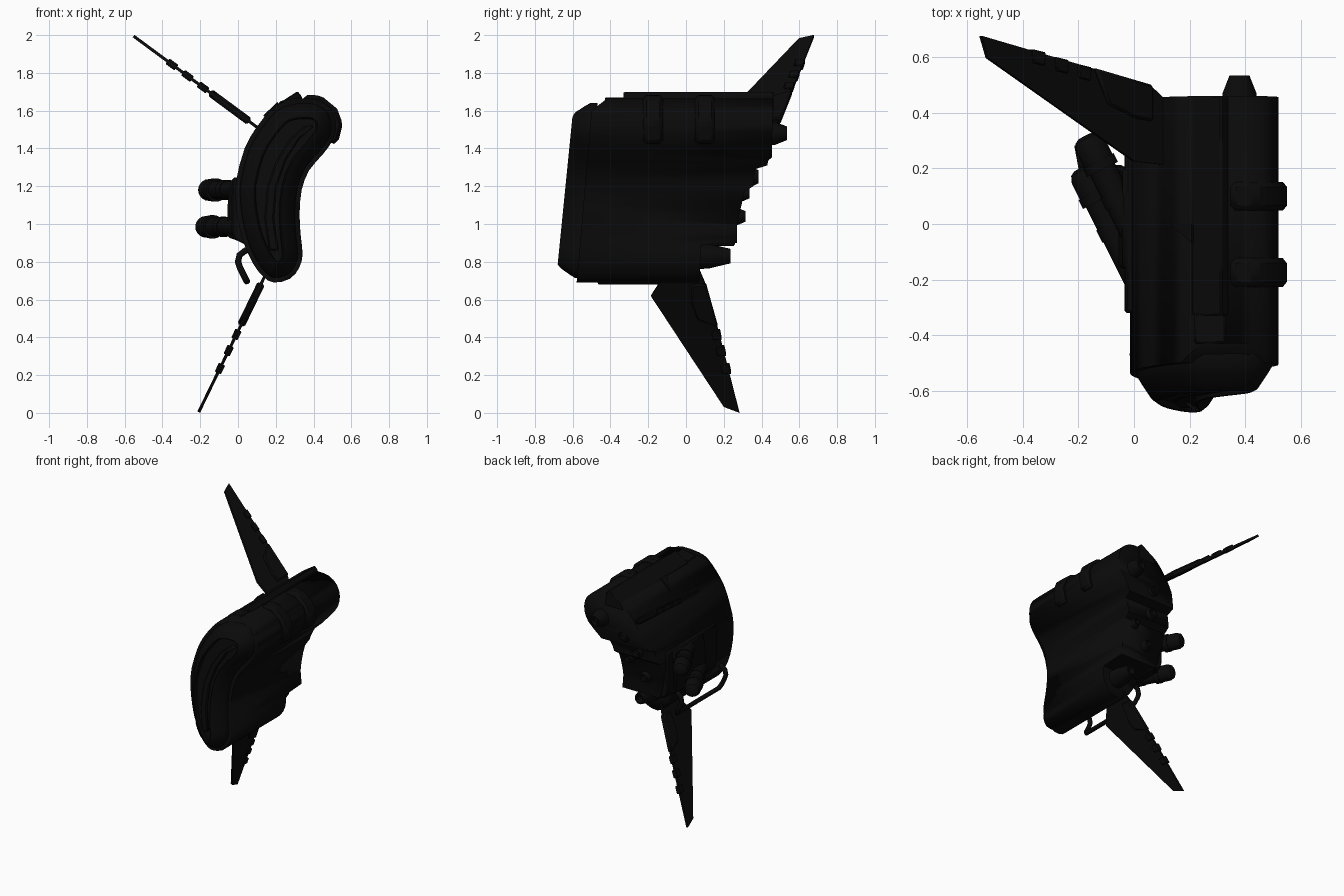
import bpy, bmesh, math
from mathutils import Vector

if "Cube" in bpy.data.objects:
    bpy.data.objects.remove(bpy.data.objects["Cube"])

black = bpy.data.materials.new("matte_black")
black.diffuse_color = (0.003, 0.003, 0.003, 1)
black.use_nodes = True
black.node_tree.nodes["Principled BSDF"].inputs["Base Color"].default_value = black.diffuse_color


def finish(name, bm, bevel=0, angle=32):
    bmesh.ops.recalc_face_normals(bm, faces=bm.faces)
    me = bpy.data.meshes.new(name)
    bm.to_mesh(me)
    bm.free()
    ob = bpy.data.objects.new(name, me)
    bpy.context.collection.objects.link(ob)
    me.materials.append(black)
    bpy.ops.object.select_all(action='DESELECT')
    bpy.context.view_layer.objects.active = ob
    ob.select_set(True)
    bpy.ops.object.shade_smooth_by_angle(angle=math.radians(angle))
    if bevel:
        m = ob.modifiers.new("bevel", 'BEVEL')
        m.width, m.segments, m.limit_method = bevel, 1, 'ANGLE'
    return ob


def loft(name, rings, bevel=0):
    bm = bmesh.new()
    rows = [[bm.verts.new(p) for p in r] for r in rings]
    n = len(rows[0])
    for a, b in zip(rows, rows[1:]):
        for i in range(n):
            bm.faces.new((a[i], a[(i + 1) % n], b[(i + 1) % n], b[i]))
    bm.faces.new(rows[0])
    bm.faces.new(rows[-1])
    return finish(name, bm, bevel)


def prism_y(name, pts, y0, y1, bevel=0):
    return loft(name, [[(x, y, z) for x, z in pts] for y in (y0, y1)], bevel)


def slab(name, pts, normal, t, bevel=0):
    n = Vector(normal).normalized() * t / 2
    return loft(name, [[Vector(p) + s * n for p in pts] for s in (-1, 1)], bevel)


def lathe(name, p0, direction, prof, seg=20):
    # prof: (distance along axis, radius)
    q = Vector(direction).to_track_quat('Z', 'Y')
    return loft(name, [[Vector(p0) + q @ Vector((r * math.cos(2 * math.pi * i / seg),
                r * math.sin(2 * math.pi * i / seg), d)) for i in range(seg)] for d, r in prof])


# kidney-shaped hull cross-section (x, z), smoothed by midpoint interpolation
HULL = [(.25, 1.65), (.34, 1.665), (.43, 1.655), (.495, 1.605), (.52, 1.53), (.505, 1.45),
        (.45, 1.37), (.377, 1.285), (.337, 1.18), (.326, 1.05), (.333, .93), (.342, .84),
        (.325, .77), (.275, .71), (.19, .69), (.135, .72), (.08, .79), (.03, .9),
        (0, 1.02), (-.012, 1.12), (-.01, 1.23), (.035, 1.4), (.1, 1.515), (.18, 1.61)]
fine = []
for i in range(len(HULL)):
    a, b, c, d = (Vector(HULL[(i + k) % len(HULL)]) for k in (-1, 0, 1, 2))
    fine += [b, (9 * (b + c) - a - d) / 16]
HULL = [tuple(p) for p in fine]


def inset(d):
    out = []
    for i, p in enumerate(HULL):
        a, b = HULL[i - 1], HULL[(i + 1) % len(HULL)]
        t = Vector((b[0] - a[0], b[1] - a[1])).normalized()
        out.append((p[0] + t.y * d, p[1] - t.x * d))
    return out


# main hull: cross-section trimmed by a side profile with a stepped rear
hull = prism_y("hull", HULL, -.7, .6)
SIDE = [(-.587, .6), (-.5, 1.6), (-.43, 1.655), (-.43, 1.8), (.465, 1.8), (.455, 1.42), (.43, 1.31),
        (.365, 1.29), (.355, 1.2), (.31, 1.17), (.27, 1.0), (.27, .9), (.08, .89), (.065, .6)]
cutter = loft("hull_cutter", [[(x, y, z) for y, z in SIDE] for x in (-.5, 1)])
cutter.hide_render = True
m = hull.modifiers.new("trim", 'BOOLEAN')
m.operation, m.solver, m.object = 'INTERSECT', 'EXACT', cutter
bpy.context.view_layer.objects.active = hull
bpy.ops.object.modifier_apply(modifier="trim")
bpy.data.objects.remove(cutter)

# nose cowl: slanted, stepped in, with a recessed face (inset, y at z=.7, slope)
STEPS = [(.025, -.55, .088), (.025, -.59, .088), (.04, -.615, .088), (.075, -.668, .09),
         (.098, -.688, .1), (.104, -.686, .1), (.108, -.665, .1)]
loft("nose_cowl", [[(x, y0 + (z - .7) * k, z) for x, z in inset(d)] for d, y0, k in STEPS])
SPINE = [(.38, 1.52), (.3, 1.45), (.23, 1.34), (.18, 1.2), (.165, 1.03), (.19, .86)]
ridge = [(x + .025, z) for x, z in SPINE] + [(x - .025, z) for x, z in reversed(SPINE)]
loft("nose_ridge", [[(x, y0 + (z - .7) * .1, z) for x, z in ridge] for y0 in (-.64, -.68)], .008)

# top ridge and straps around the upper pod
prism_y("top_ridge", [(.19, 1.58), (.21, 1.635), (.315, 1.703), (.338, 1.675), (.35, 1.58)], -.33, .462, .006)
prism_y("ridge_step", [(.21, 1.6), (.22, 1.65), (.33, 1.672), (.34, 1.6)], -.43, -.32, .006)
STRAP = [(.34, 1.6), (.35, 1.685), (.44, 1.68), (.525, 1.61), (.555, 1.53), (.53, 1.43),
         (.49, 1.42), (.44, 1.5)]
for i, y in enumerate((-.175, .1)):
    prism_y(f"pod_strap_{i}", STRAP, y - .052, y + .052, .018)

# side armour panels and a triangular vent on the upper left
prism_y("side_panel", [(-.03, 1.245), (-.035, 1.1), (-.035, .97), (-.02, .92), (.06, .88), (.06, 1.245)],
        -.32, .26, .008)
prism_y("side_mount", [(-.04, 1.235), (-.055, 1.1), (-.055, .93), (.03, .9), (.03, 1.235)], -.16, .2, .01)
slab("triangle_vent", [(.14, 0, 1.567), (.215, 0, 1.638), (.215, -.07, 1.638)], (-.7, 0, .7), .02)

# twin angled tanks on the left side
for name, p, z in (("upper_tank", (-.015, .0), 1.18), ("lower_tank", (-.03, -.115), .985)):
    lathe(name, (p[0], p[1], z), (-.45, .9, 0),
          [(-.12, .05), (.08, .05), (.08, .054), (.13, .054), (.13, .05), (.22, .05), (.22, .062),
           (.255, .062), (.255, .057), (.32, .057), (.345, .047), (.355, .03), (.357, .008)])
    slab(name + "_bracket", [(.02, p[1] - .1, z), (-.05, p[1] + .02, z), (-.05, p[1] + .14, z), (.02, p[1] + .18, z)],
         (0, 0, 1), .06, .008)

# rear nozzles
NOZZLES = [("pod", .38, 1.48, .42, .535, .058), ("upper", .2, 1.39, .4, .455, .06),
           ("middle", .15, 1.25, .3, .385, .055), ("centre", .25, 1.16, .26, .335, .04),
           ("inner", .13, 1.04, .23, .315, .045), ("lower", .22, .83, .03, .235, .062)]
for n, x, z, y0, y1, r in NOZZLES:
    L = y1 - y0
    lathe(n + "_nozzle", (x, y0, z), (0, 1, 0), [(0, r * 1.15), (L * .45, r * 1.05), (L, r * .62),
          (L, r * .45), (L * .8, r * .35)])

# grab rail under the left side
rail = bpy.data.curves.new("grab_rail", 'CURVE')
rail.dimensions, rail.bevel_depth, rail.bevel_resolution = '3D', .017, 2
rail.use_fill_caps = True
leg = [(.1, .87), (.04, .86), (.008, .835), (0, .8), (.012, .765), (.035, .72)]
path = [(x, -.47, z) for x, z in leg] + [(.047, -.455, .695), (.047, .035, .695)] \
    + [(x, .05, z) for x, z in reversed(leg)]
s = rail.splines.new('POLY')
s.points.add(len(path) - 1)
for pt, p in zip(s.points, path):
    pt.co = (*p, 1)
rail.materials.append(black)
bpy.context.collection.objects.link(bpy.data.objects.new("grab_rail", rail))


# wings: thin blade, thicker root panel, clips on the trailing edge
def up(x, y):
    return (x, y, 1.513 + (.1 - x) * .738)


def down(y, z):
    return (.14 - (.72 - z) * .486, y, z)


UP_N, DOWN_N = (.738, 0, 1), (1, 0, -.486)
slab("upper_wing", [up(*p) for p in [(-.553, .678), (-.53, .598), (-.15, .33), (0, .225), (.14, .21),
     (.14, .42), (.065, .49), (-.15, .56)]], UP_N, .016)
slab("upper_wing_root", [up(*p) for p in [(-.15, .562), (-.1, .43), (.0, .38), (.06, .37),
     (.06, .5)]], UP_N, .042, .008)
for i, (x, y) in enumerate([(-.35, .61), (-.267, .582), (-.185, .556)]):
    slab(f"upper_clip_{i}", [up(x - .024, y + .02), up(x - .02, y - .03), up(x + .02, y - .04),
         up(x + .024, y + .008)], UP_N, .036, .004)

slab("lower_wing", [down(*p) for p in [(.282, .004), (.2, .035), (-.185, .62), (-.14, .69), (-.1, .76),
     (.07, .76), (.1, .69), (.16, .48)]], DOWN_N, .016)
slab("lower_wing_root", [down(*p) for p in [(.168, .46), (.06, .5), (.03, .58), (.03, .685),
     (.105, .685)]], DOWN_N, .042, .008)
for i, (y, z) in enumerate([(.172, .415), (.195, .33), (.222, .235)]):
    slab(f"lower_clip_{i}", [down(y - .04, z + .022), down(y + .008, z + .024), down(y + .018, z - .024),
         down(y - .03, z - .022)], DOWN_N, .036, .004)
